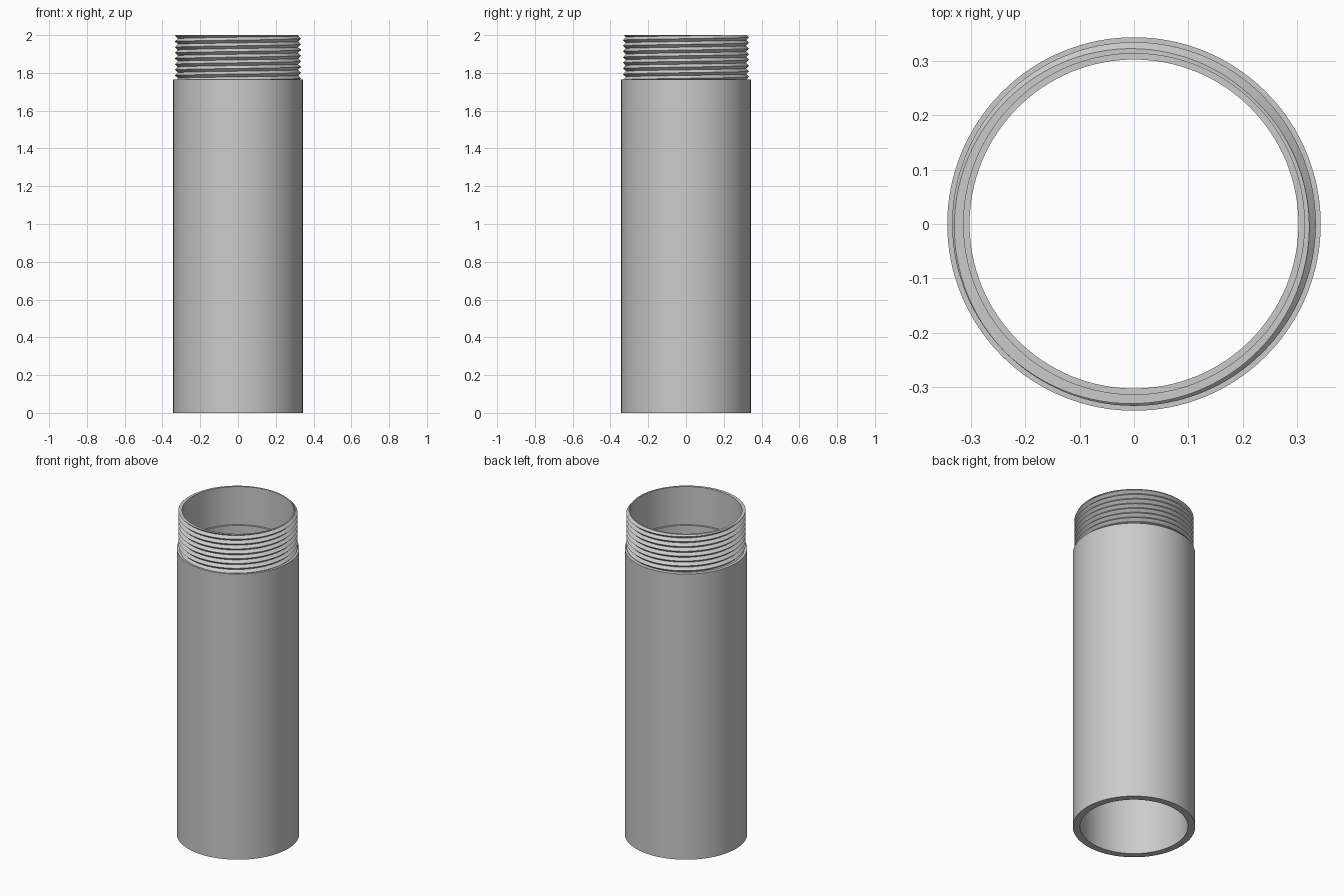
import bpy
import bmesh
from math import sin, cos, tau

cube = bpy.data.objects.get("Cube")
if cube:
    bpy.data.objects.remove(cube, do_unlink=True)

SIDES = 128
BORE, THREAD_BORE, OUTER = 0.302, 0.313, 0.343
ROOT, CREST, PITCH = 0.318, 0.334, 0.03
SHOULDER, TOP = 1.765, 2.0
START = -0.375 * tau          # direction in which a crest meets the rim
HALF_TURNS = range(-22, 4)    # alternate crests and roots, overrunning both ends


def thread_point(half_turn, turn):
    """Radius and height on the helical thread, cut off at the shoulder and rim."""
    z = TOP + PITCH * (half_turn / 2 + turn)
    z = min(max(z, SHOULDER), TOP)
    phase = ((z - TOP) / PITCH - turn) % 1
    return ROOT + (CREST - ROOT) * abs(1 - 2 * phase), z


def wall_profile(turn):
    """Closed cross-section of the tube wall at one direction."""
    body = [(BORE, 0), (OUTER, 0), (OUTER, SHOULDER)]
    thread = [thread_point(h, turn) for h in HALF_TURNS]
    bore = [(THREAD_BORE, TOP), (THREAD_BORE, SHOULDER), (BORE, SHOULDER)]
    return body + thread + bore


# Sweep the wall around the axis, with the thread rows climbing as a helix
bm = bmesh.new()
columns = []
for i in range(SIDES + 1):
    turn = i / SIDES
    a = START + tau * turn
    columns.append([bm.verts.new((r * cos(a), r * sin(a), z))
                    for r, z in wall_profile(turn)])
for left, right in zip(columns, columns[1:]):
    for k in range(len(left)):
        n = (k + 1) % len(left)
        bm.faces.new((left[k], right[k], right[n], left[n]))

# Close the seam and drop the rows collapsed by the cuts
bmesh.ops.remove_doubles(bm, verts=bm.verts, dist=0.00002)
bmesh.ops.dissolve_degenerate(bm, edges=bm.edges, dist=0.00001)
bmesh.ops.recalc_face_normals(bm, faces=bm.faces)

mesh = bpy.data.meshes.new("threaded_tube")
bm.to_mesh(mesh)
bm.free()
tube = bpy.data.objects.new("threaded_tube", mesh)
bpy.context.collection.objects.link(tube)

# Plain grey metal
grey = bpy.data.materials.new("grey_metal")
grey.use_nodes = True
colour = (0.6, 0.6, 0.6, 1)
grey.diffuse_color = colour
grey.node_tree.nodes["Principled BSDF"].inputs["Base Color"].default_value = colour
mesh.materials.append(grey)

bpy.ops.object.select_all(action="DESELECT")
tube.select_set(True)
bpy.context.view_layer.objects.active = tube
bpy.ops.object.shade_smooth_by_angle()
